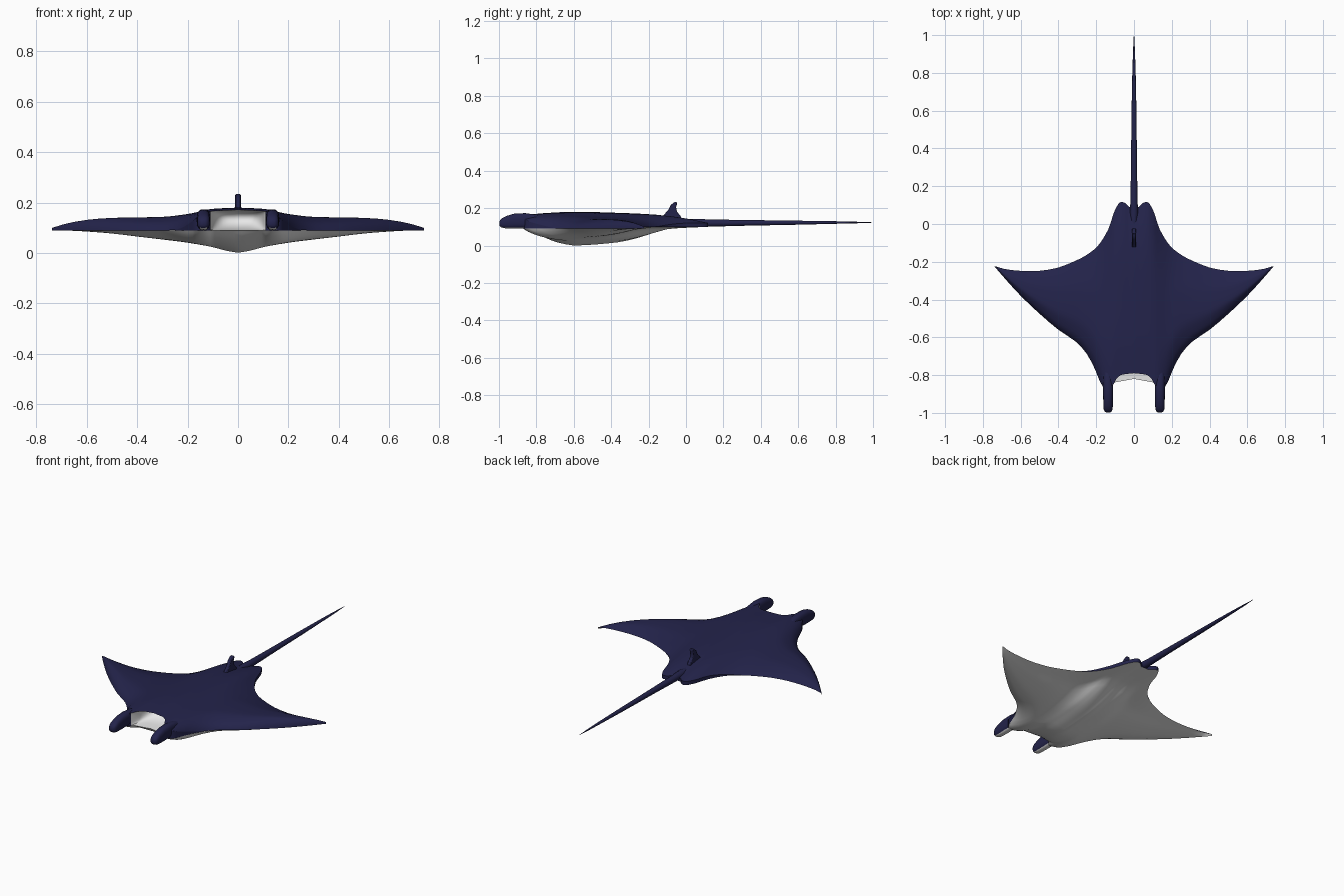
import bpy, bmesh, math

if "Cube" in bpy.data.objects:
    bpy.data.objects.remove(bpy.data.objects["Cube"])


def material(name, rgb):
    m = bpy.data.materials.new(name)
    m.diffuse_color = (*rgb, 1)
    m.use_nodes = True
    m.node_tree.nodes["Principled BSDF"].inputs["Base Color"].default_value = m.diffuse_color
    return m


NAVY = material("navy skin", (0.017, 0.017, 0.07))
WHITE = material("white belly", (0.8, 0.8, 0.8))


def curve(points):
    """Smooth curve through (x, y) points that never overshoots."""
    xs, ys = zip(*points)
    s = [(ys[i + 1] - ys[i]) / (xs[i + 1] - xs[i]) for i in range(len(xs) - 1)]
    m = [s[0]] + [2 * a * b / (a + b) if a * b > 0 else 0 for a, b in zip(s, s[1:])] + [s[-1]]

    def f(x):
        x = min(max(x, xs[0]), xs[-1])
        i = max(k for k in range(len(s)) if xs[k] <= x)
        h = xs[i + 1] - xs[i]
        t = (x - xs[i]) / h
        return ((1 + 2 * t) * (1 - t) ** 2 * ys[i] + t * (1 - t) ** 2 * h * m[i]
                + t * t * (3 - 2 * t) * ys[i + 1] + t * t * (t - 1) * h * m[i + 1])
    return f


def smoothstep(a, b, x):
    t = min(max((x - a) / (b - a), 0), 1)
    return t * t * (3 - 2 * t)


def finish(name, bm, angle=50):
    bmesh.ops.remove_doubles(bm, verts=bm.verts, dist=1e-4)
    bmesh.ops.recalc_face_normals(bm, faces=bm.faces)
    me = bpy.data.meshes.new(name)
    bm.to_mesh(me)
    bm.free()
    me.materials.append(NAVY)
    me.materials.append(WHITE)
    ob = bpy.data.objects.new(name, me)
    bpy.context.collection.objects.link(ob)
    bpy.ops.object.select_all(action='DESELECT')
    ob.select_set(True)
    bpy.context.view_layer.objects.active = ob
    bpy.ops.object.shade_smooth_by_angle(angle=math.radians(angle))
    return ob


# Body outline: leading and trailing edge, crown height and belly depth over the span
lead = curve([(0, -.79), (.06, -.797), (.09, -.815), (.11, -.85), (.135, -.87), (.165, -.86),
              (.2, -.785), (.235, -.71), (.3, -.63), (.4, -.56), (.5, -.475), (.6, -.38),
              (.7, -.27), (.738, -.225)])
trail = curve([(0, .09), (.025, .09), (.045, .11), (.07, .117), (.1, .075), (.137, -.03),
               (.205, -.13), (.31, -.195), (.44, -.24), (.54, -.25), (.66, -.243), (.738, -.223)])
crown = curve([(0, .088), (.1, .083), (.2, .062), (.3, .05), (.5, .046), (.6, .038),
               (.7, .018), (.738, .003)])
belly = curve([(0, .092), (.05, .083), (.1, .07), (.2, .053), (.3, .04), (.4, .028),
               (.5, .016), (.6, .008), (.738, 0)])

# Chordwise shapes for the middle and for the wings
top_mid = curve([(0, .92), (.2, 1), (.5, .9), (.7, .78), (.85, .58), (1, .25)])
top_wing = curve([(0, 0), (.03, .3), (.1, .65), (.3, 1), (.6, .85), (.85, .4), (1, 0)])
low_mid = curve([(0, 0), (.04, .35), (.15, .82), (.25, 1), (.47, .88), (.57, .72),
                 (.68, .42), (.79, .1), (1, 0)])
low_wing = curve([(0, 0), (.15, .7), (.35, 1), (.6, .8), (.85, .3), (1, 0)])

MOUTH = .11
half = [.015, .025, .035, .045, .058, .07, .082, .093, .102, MOUTH, .122, .135, .15, .165, .18,
        .2, .22, .25, .28, .31, .35, .4, .45, .5, .55, .6, .65, .69, .72, .738]
spans = [-x for x in reversed(half)] + [0] + half
N = 28
ts = [(1 - math.cos(math.pi * i / N)) / 2 for i in range(N + 1)]


def top_point(x, t):
    a = abs(x)
    b = 1 - smoothstep(.12, .26, a)
    h = crown(a) * (b * top_mid(t) + (1 - b) * top_wing(t))
    return (x, lead(a) + t * (trail(a) - lead(a)), .09 + .01 * t + h)


def low_point(x, t):
    a = abs(x)
    b = 1 - smoothstep(.05, .4, a)
    y0 = min(lead(a), -.82 - .02 * a / MOUTH) if a <= MOUTH else lead(a)
    d = belly(a) * (b * low_mid(t) + (1 - b) * low_wing(t))
    return (x, y0 + t * (trail(a) - y0), .09 + .01 * t - d)


def mouth_points(x):
    """Rounded pocket running from the upper lip back and round to the lower lip."""
    p, q = top_point(x, 0), low_point(x, 0)
    depth = .13 * math.sqrt(max(0, 1 - (x / MOUTH) ** 4))
    out = []
    for i in range(13):
        a = math.pi * i / 12
        s = (1 - math.cos(a)) / 2
        out.append((x, p[1] + s * (q[1] - p[1]) + depth * math.sin(a) ** .6,
                    p[2] + s * (q[2] - p[2])))
    return out


def add_sheet(bm, columns, mat):
    rows = [[bm.verts.new(p) for p in c] for c in columns]
    for a, b in zip(rows, rows[1:]):
        for i in range(len(a) - 1):
            f = bm.faces.new((a[i], a[i + 1], b[i + 1], b[i]))
            f.material_index = mat


bm = bmesh.new()
add_sheet(bm, [[top_point(x, t) for t in ts] for x in spans], 0)
add_sheet(bm, [[low_point(x, t) for t in ts] for x in spans], 1)
inner = [x for x in spans if abs(x) <= MOUTH]
add_sheet(bm, [mouth_points(x) for x in inner], 1)
# Trailing rim, and blunt front rim beside the mouth
rim = [x for x in spans if abs(x) <= .26]
add_sheet(bm, [[top_point(x, 1), low_point(x, 1)] for x in rim], 0)
for side in (-1, 1):
    cols = [side * x for x in half if MOUTH <= x <= .26]
    add_sheet(bm, [[mouth_points(x)[i] for i in range(13)] if abs(x) <= MOUTH else
                   [tuple(u + (1 - math.cos(math.pi * i / 12)) / 2 * (v - u)
                          for u, v in zip(top_point(x, 0), low_point(x, 0))) for i in range(13)]
                   for x in cols], 0)
bmesh.ops.remove_doubles(bm, verts=bm.verts, dist=1e-4)
bmesh.ops.dissolve_degenerate(bm, edges=bm.edges, dist=1e-5)
finish("body", bm)


def loft(name, sections, power=1.0, sides=20, white_below=None):
    """Tube along y through (y, x centre, half width, low z, high z) sections."""
    bm = bmesh.new()
    rings = []
    for y, xc, w, lo, hi in sections:
        ring = []
        for k in range(sides):
            a = 2 * math.pi * k / sides
            c, s = math.cos(a), math.sin(a)
            ring.append(bm.verts.new((xc + w * math.copysign(abs(c) ** power, c), y,
                                      (lo + hi) / 2 + (hi - lo) / 2 * math.copysign(abs(s) ** power, s))))
        rings.append(ring)
    for a, b in zip(rings, rings[1:]):
        for k in range(sides):
            bm.faces.new((a[k], a[(k + 1) % sides], b[(k + 1) % sides], b[k]))
    bm.faces.new(rings[0])
    bm.faces.new(rings[-1])
    bmesh.ops.recalc_face_normals(bm, faces=bm.faces)
    if white_below is not None:
        for f in bm.faces:
            f.material_index = int(f.normal.z < white_below)
    return finish(name, bm)


# Head horns either side of the mouth
for side, label in ((-1, "left"), (1, "right")):
    loft(label + "_horn",
         [(y, side * x, w, lo, hi) for y, x, w, lo, hi in (
             (-.74, .14, .016, .105, .15), (-.80, .139, .024, .095, .165),
             (-.86, .137, .027, .091, .173), (-.92, .137, .026, .09, .17),
             (-.96, .137, .025, .091, .158), (-.98, .137, .024, .094, .148),
             (-.992, .137, .019, .099, .138), (-.998, .137, .01, .108, .127))],
         power=.75, white_below=-.75)

# Whip tail
loft("tail", [(-.06, 0, .012, .11, .14), (.06, 0, .022, .1, .143), (.12, 0, .019, .1, .14),
              (.3, 0, .016, .105, .137), (.6, 0, .013, .111, .133), (.8, 0, .009, .116, .13),
              (.92, 0, .005, .119, .127), (1.0, 0, .001, .122, .124)], sides=14)

# Dorsal fin: swept profile extruded across
bm = bmesh.new()
profile = [(-.15, .135), (-.115, .168), (-.095, .19), (-.083, .215), (-.065, .23), (-.05, .234),
           (-.047, .224), (-.053, .205), (-.048, .18), (-.03, .16), (-.02, .135)]
face = bm.faces.new([bm.verts.new((-.011, y, z)) for y, z in profile])
new = bmesh.ops.extrude_face_region(bm, geom=[face])["geom"]
bmesh.ops.translate(bm, vec=(.022, 0, 0), verts=[v for v in new if isinstance(v, bmesh.types.BMVert)])
fin = finish("dorsal_fin", bm, 40)
bevel = fin.modifiers.new("soft edges", 'BEVEL')
bevel.width = .004
bevel.segments = 2
